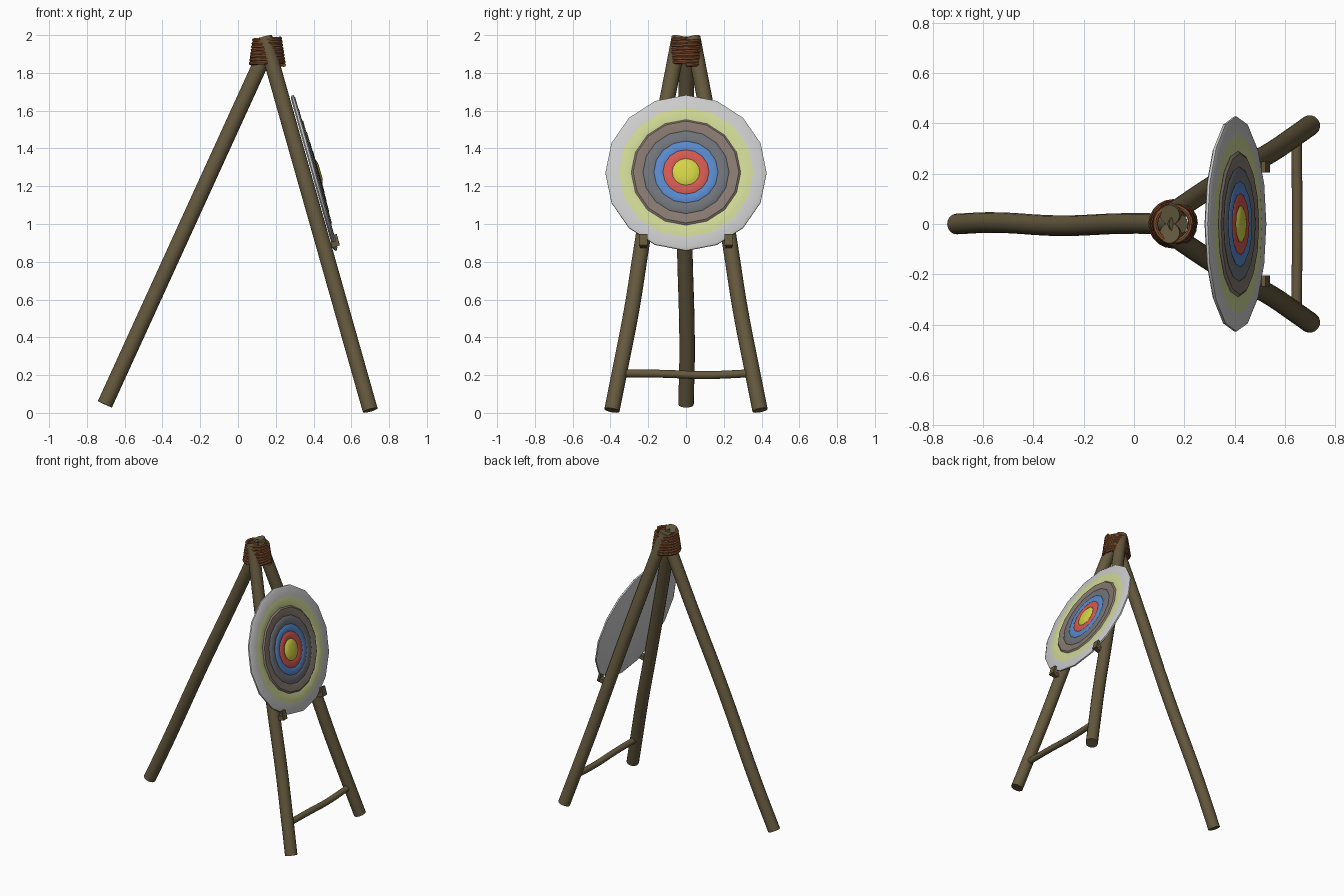
import bpy, bmesh
from math import sin, cos, pi, radians, atan2
from mathutils import Matrix, Vector

if "Cube" in bpy.data.objects:
    bpy.data.objects.remove(bpy.data.objects["Cube"])


def material(name, r, g, b):
    m = bpy.data.materials.new(name)
    m.diffuse_color = (r, g, b, 1)
    m.use_nodes = True
    m.node_tree.nodes["Principled BSDF"].inputs["Base Color"].default_value = m.diffuse_color
    return m


WOOD = material("wood", 0.13, 0.10, 0.048)
ROPE = material("rope", 0.24, 0.085, 0.03)


def smooth(ob, angle=40):
    bpy.ops.object.select_all(action='DESELECT')
    ob.select_set(True)
    bpy.context.view_layer.objects.active = ob
    bpy.ops.object.shade_smooth_by_angle(angle=radians(angle))


def tube(name, pts, radius, mat, kind='BEZIER', res=6, steps=5):
    """Round pole or cord swept along points."""
    cu = bpy.data.curves.new(name, 'CURVE')
    cu.dimensions = '3D'
    cu.bevel_depth = radius
    cu.bevel_resolution = res
    cu.resolution_u = steps
    cu.use_fill_caps = True
    sp = cu.splines.new(kind)
    if kind == 'BEZIER':
        sp.bezier_points.add(len(pts) - 1)
        for bp, p in zip(sp.bezier_points, pts):
            bp.co = p
            bp.handle_left_type = bp.handle_right_type = 'AUTO'
    else:
        sp.points.add(len(pts) - 1)
        for q, p in zip(sp.points, pts):
            q.co = (*p, 1)
    cu.materials.append(mat)
    ob = bpy.data.objects.new(name, cu)
    bpy.context.collection.objects.link(ob)
    bpy.ops.object.select_all(action='DESELECT')
    ob.select_set(True)
    bpy.context.view_layer.objects.active = ob
    bpy.ops.object.convert(target='MESH')
    ob = bpy.context.object
    smooth(ob)
    return ob


# Rear leg, slightly crooked
def rear(z, y):
    return (-0.705 + 0.457 * (z - 0.045), y, z)


tube("rear_leg", [rear(0.045, 0), rear(0.35, 0.006), rear(0.95, -0.007),
                  rear(1.5, 0.002), rear(1.975, 0)], 0.041, WOOD)


# Front legs, mirrored, slightly bowed
def front_x(z):
    return 0.70 - 0.283 * (z - 0.014)


for side, label in ((1, "left"), (-1, "right")):
    path = [(0.014, 0.392), (0.25, 0.345), (0.55, 0.287), (0.9, 0.232),
            (1.4, 0.148), (1.987, 0.036)]
    tube("front_leg_" + label, [(front_x(z), side * y, z) for z, y in path], 0.041, WOOD)

# Cross bar between the front legs
tube("cross_bar", [(0.645, -0.35, 0.21), (0.648, -0.12, 0.207), (0.648, 0.1, 0.2),
                   (0.645, 0.35, 0.21)], 0.021, WOOD, res=4)

# Rope lashing: tapering helix
turns, per = 8, 20
coil = []
for i in range(turns * per + 1):
    t = i / (turns * per)
    a = 2 * pi * i / per
    r = 0.089 - 0.020 * t
    coil.append((0.155 + r * cos(a), r * sin(a), 1.842 + 0.14 * t))
tube("rope_lashing", coil, 0.0105, ROPE, kind='POLY', res=2)

# Target face: lathed coils, 16 sides, leaning on the front legs
TILT = atan2(0.82, 0.23)
frame = Matrix.Translation((0.403, 0, 1.27)) @ Matrix.Rotation(TILT, 4, 'Y')
N = 16
ring_mats = [material("ring_white", 0.55, 0.55, 0.55),
             material("ring_pale_yellow", 0.62, 0.68, 0.30),
             material("ring_brown", 0.24, 0.19, 0.16),
             material("ring_slate", 0.16, 0.17, 0.19),
             material("ring_blue", 0.10, 0.25, 0.60),
             material("ring_red", 0.65, 0.10, 0.08),
             material("bullseye_yellow", 0.65, 0.65, 0.06)]
# (radius, height, material of the band leading inward)
profile = [(0.412, -0.012, 0), (0.427, -0.005, 0), (0.427, 0.005, 0), (0.412, 0.012, 0)]
edges = [0.352, 0.290, 0.228, 0.170, 0.122, 0.073]
tops = [0.014, 0.019, 0.022, 0.024, 0.026]
profile.append((edges[0] + 0.004, 0.012, 1))
for k, top in enumerate(tops):
    outer, inner = edges[k], edges[k + 1]
    profile += [(outer - 0.010, top, k + 1), (inner + 0.010, top, k + 1),
                (inner, top - 0.003, k + 2)]
profile += [(0.060, 0.030, 6), (0.035, 0.035, 6)]

bm = bmesh.new()
rings = []
for r, h, _ in profile:
    rings.append([bm.verts.new((r * cos(2 * pi * j / N), r * sin(2 * pi * j / N), h))
                  for j in range(N)])
for k in range(len(rings) - 1):
    for j in range(N):
        n = (j + 1) % N
        f = bm.faces.new((rings[k][j], rings[k][n], rings[k + 1][n], rings[k + 1][j]))
        f.material_index = profile[k][2]
bm.faces.new(rings[0][::-1])
bm.faces.new(rings[-1]).material_index = 6
bmesh.ops.recalc_face_normals(bm, faces=bm.faces)
bm.transform(frame)
me = bpy.data.meshes.new("target_face")
bm.to_mesh(me)
bm.free()
for m in ring_mats:
    me.materials.append(m)
target = bpy.data.objects.new("target_face", me)
bpy.context.collection.objects.link(target)
smooth(target, 35)

# Pegs holding the target: a short shelf with an upturned lip
for side, label in ((1, "left"), (-1, "right")):
    bm = bmesh.new()
    for size, loc in (((0.030, 0.034, 0.085), (0.392, 0, -0.022)),
                      ((0.062, 0.044, 0.016), (0.374, 0, 0.020))):
        box = bmesh.ops.create_cube(bm, size=1)["verts"]
        bmesh.ops.scale(bm, vec=size, verts=box)
        bmesh.ops.translate(bm, vec=Vector(loc) + Vector((0, side * 0.226, 0)), verts=box)
    bm.transform(frame)
    me = bpy.data.meshes.new("peg_" + label)
    bm.to_mesh(me)
    bm.free()
    me.materials.append(WOOD)
    bpy.context.collection.objects.link(bpy.data.objects.new("peg_" + label, me))
